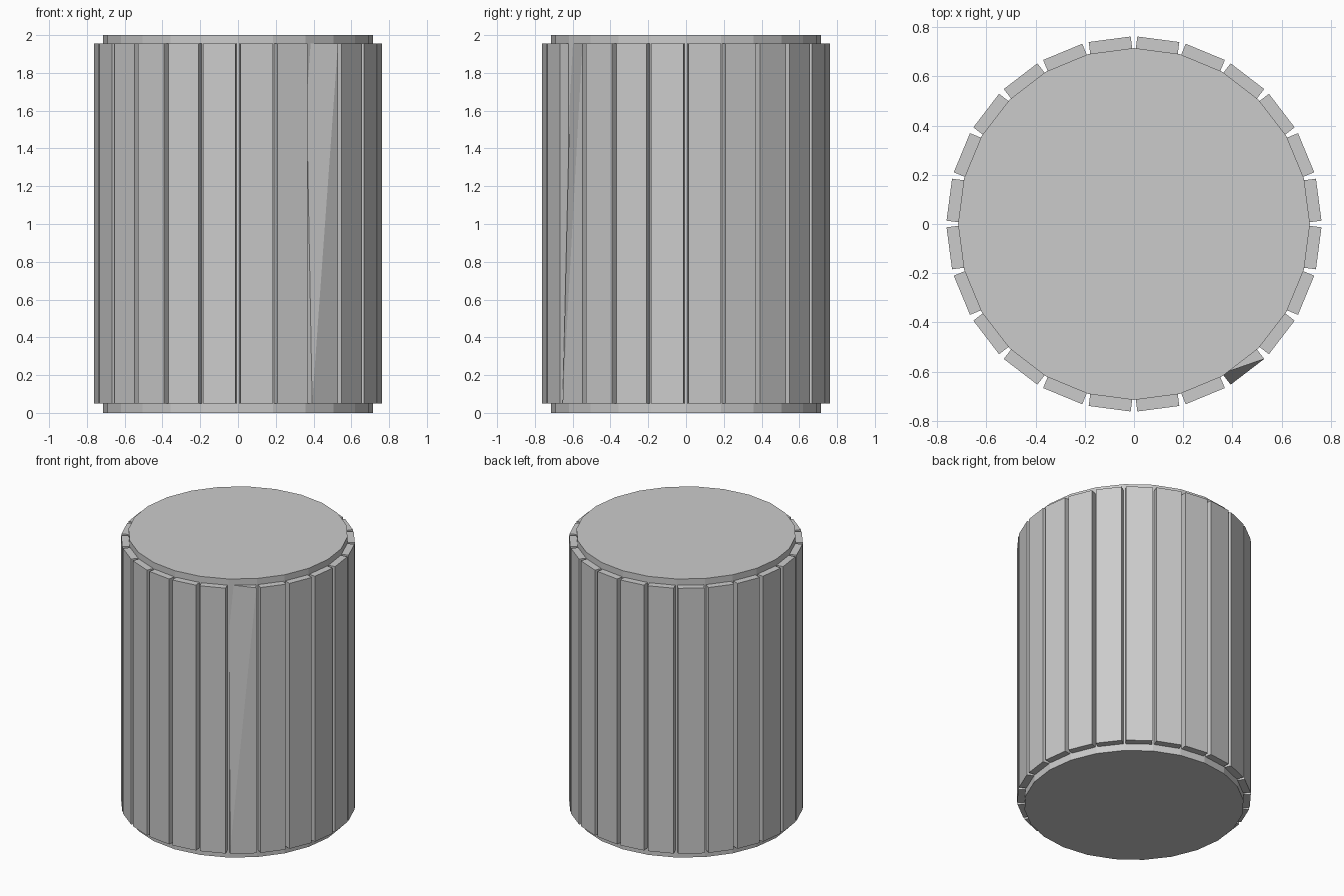
import bpy
import bmesh
import math
from mathutils import Vector, Matrix

default = bpy.data.objects.get("Cube")
if default:
    bpy.data.objects.remove(default, do_unlink=True)

SIDES = 24
STEP = 2 * math.pi / SIDES
CORE_RADIUS, HEIGHT = 0.715, 2.0
SLAT_IN, SLAT_OUT, SLAT_HALF = 0.70, 0.757, 0.086
SLAT_LOW, SLAT_HIGH = 0.05, 1.955
CHIPPED = 20  # index of the slat with one corner pushed in

grey = bpy.data.materials.new("light_grey")
grey.use_nodes = True
colour = (0.6, 0.6, 0.6, 1)
grey.diffuse_color = colour
grey.node_tree.nodes["Principled BSDF"].inputs["Base Color"].default_value = colour


def finish(bm, name):
    bmesh.ops.recalc_face_normals(bm, faces=bm.faces)
    mesh = bpy.data.meshes.new(name)
    bm.to_mesh(mesh)
    bm.free()
    mesh.materials.append(grey)
    obj = bpy.data.objects.new(name, mesh)
    bpy.context.collection.objects.link(obj)
    return obj


# Core drum, with corners in line with the gaps between slats
bm = bmesh.new()
ring = [bm.verts.new((CORE_RADIUS * math.cos(i * STEP), CORE_RADIUS * math.sin(i * STEP), 0))
        for i in range(SIDES)]
base = bm.faces.new(ring)
top = bmesh.ops.extrude_face_region(bm, geom=[base], use_keep_orig=True)
bmesh.ops.translate(bm, vec=(0, 0, HEIGHT),
                    verts=[v for v in top["geom"] if isinstance(v, bmesh.types.BMVert)])
finish(bm, "core_drum")


def slat(index):
    """One upright plank, built facing +x and turned into place."""
    bm = bmesh.new()
    bmesh.ops.create_cube(bm, size=1)
    bmesh.ops.scale(bm, verts=bm.verts,
                    vec=(SLAT_OUT - SLAT_IN, 2 * SLAT_HALF, SLAT_HIGH - SLAT_LOW))
    bmesh.ops.translate(bm, verts=bm.verts,
                        vec=((SLAT_IN + SLAT_OUT) / 2, 0, (SLAT_LOW + SLAT_HIGH) / 2))
    if index == CHIPPED:
        # Split the outer face corner to corner, then push its top corner inward
        def corner(x, y, z):
            return min(bm.verts, key=lambda v: (v.co - Vector((x, y, z))).length)
        chip = corner(SLAT_OUT, -SLAT_HALF, SLAT_HIGH)
        inner = corner(SLAT_IN, -SLAT_HALF, SLAT_HIGH)
        across = corner(SLAT_OUT, SLAT_HALF, SLAT_HIGH)
        below = corner(SLAT_OUT, -SLAT_HALF, SLAT_LOW)
        bmesh.ops.connect_verts(bm, verts=[across, below])
        bmesh.ops.pointmerge(bm, verts=[chip, inner], merge_co=inner.co.copy())
    bmesh.ops.rotate(bm, verts=bm.verts, cent=(0, 0, 0),
                     matrix=Matrix.Rotation((index + 0.5) * STEP, 3, "Z"))
    finish(bm, "chipped_slat" if index == CHIPPED else f"slat_{index + 1}")


# Ring of slats around the drum
for i in range(SIDES):
    slat(i)
